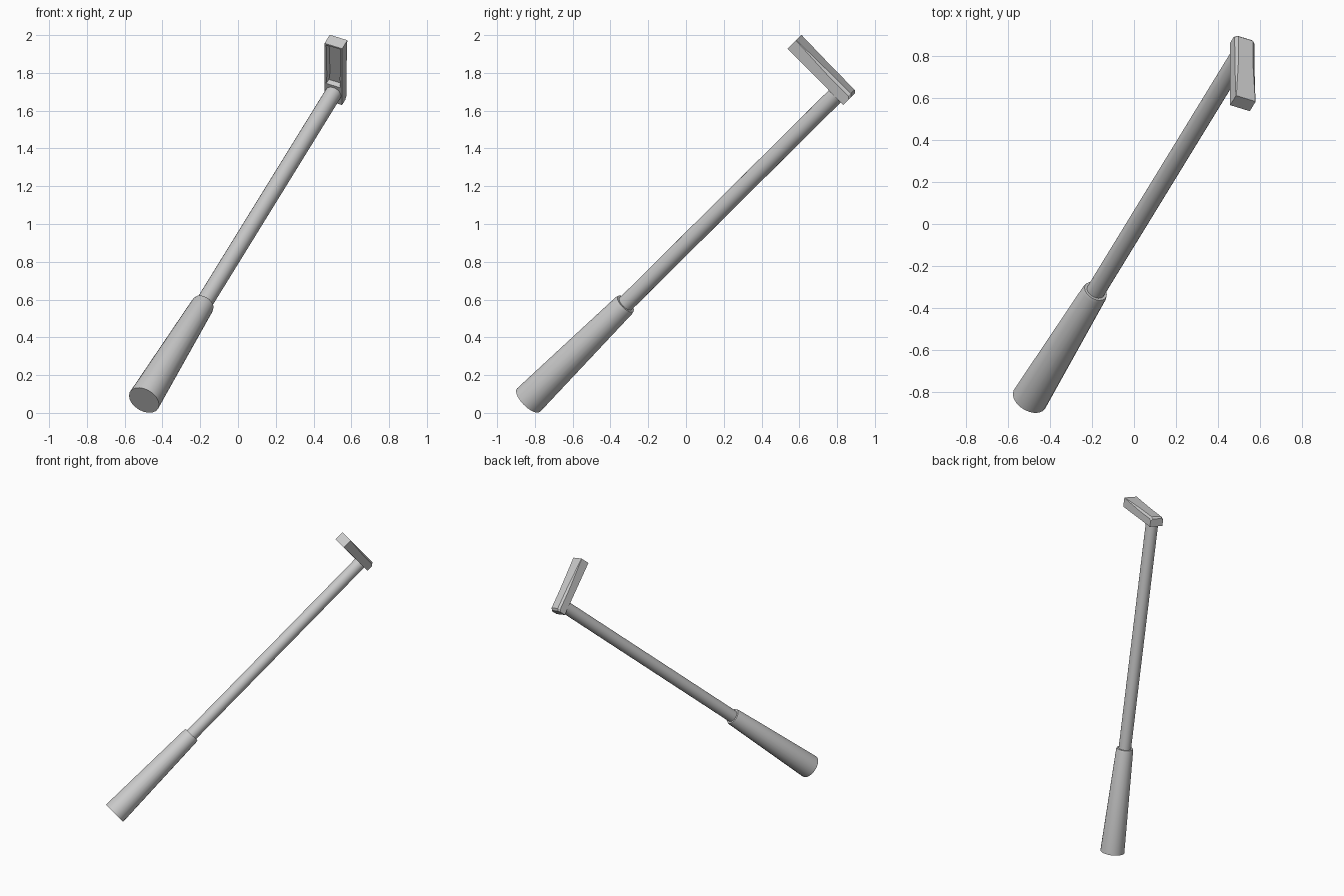
import bpy, bmesh, math
from mathutils import Matrix, Vector

if "Cube" in bpy.data.objects:
    bpy.data.objects.remove(bpy.data.objects["Cube"])

# Tool frame: local z runs up the shaft, local y along the head
d = Vector((0.398, 0.650, 0.645)).normalized()
v = Vector((0, -1, 1)).normalized()
u = v.cross(d).normalized()
v = d.cross(u)
FRAME = Matrix.Translation((-0.4975, -0.834, 0.067)) @ Matrix((u, v, d)).transposed().to_4x4()


def finish(name, bm):
    bmesh.ops.recalc_face_normals(bm, faces=bm.faces)
    bm.transform(FRAME)
    mesh = bpy.data.meshes.new(name)
    bm.to_mesh(mesh)
    bm.free()
    ob = bpy.data.objects.new(name, mesh)
    bpy.context.collection.objects.link(ob)
    return ob


def loft(rings):
    """Bridge equal-length rings of points and cap both ends."""
    bm = bmesh.new()
    rows = [[bm.verts.new(p) for p in ring] for ring in rings]
    n = len(rows[0])
    for a, b in zip(rows, rows[1:]):
        for i in range(n):
            j = (i + 1) % n
            bm.faces.new((a[i], a[j], b[j], b[i]))
    caps = [bm.faces.new(rows[0]), bm.faces.new(rows[-1])]
    return bm, caps


def turned(name, profile, sides=20):
    rings = [[(r * math.cos(2 * math.pi * i / sides), r * math.sin(2 * math.pi * i / sides), z)
              for i in range(sides)] for r, z in profile]
    ob = finish(name, loft(rings)[0])
    bpy.ops.object.select_all(action='DESELECT')
    bpy.context.view_layer.objects.active = ob
    ob.select_set(True)
    bpy.ops.object.shade_smooth_by_angle(angle=math.radians(30))


# Tapered grip with a small lip, and the straight shaft
turned("grip", [(0.087, 0), (0.062, 0.775), (0.058, 0.79)])
turned("shaft", [(0.045, 0.75), (0.045, 2.53)])

# Head: lofted bar with chamfered upper edges fading out at the tip
def head_ring(y, c, drop=0.0):
    w, lo, hi = 0.051, 2.513, 2.583 - drop
    return [(-w, y, lo), (w, y, lo), (w, y, hi - c), (w - c, y, hi),
            (c - w, y, hi), (-w, y, hi - c)]

bm, _ = loft([head_ring(-0.065, 0.014, 0.012), head_ring(-0.05, 0.014),
              head_ring(0.05, 0.014), head_ring(0.12, 0.013), head_ring(0.355, 0.002)])

# Recess in the underside, in front of the shaft
bm.faces.ensure_lookup_table()
under = [f for f in bm.faces if all(abs(p.co.z - 2.513) < 1e-4 for p in f.verts)
         and f.calc_center_median().y > 0.06]
bmesh.ops.recalc_face_normals(bm, faces=bm.faces)
bmesh.ops.inset_region(bm, faces=under, thickness=0.014, depth=0)
bmesh.ops.inset_region(bm, faces=under, thickness=0.005, depth=-0.03)
finish("head", bm)
